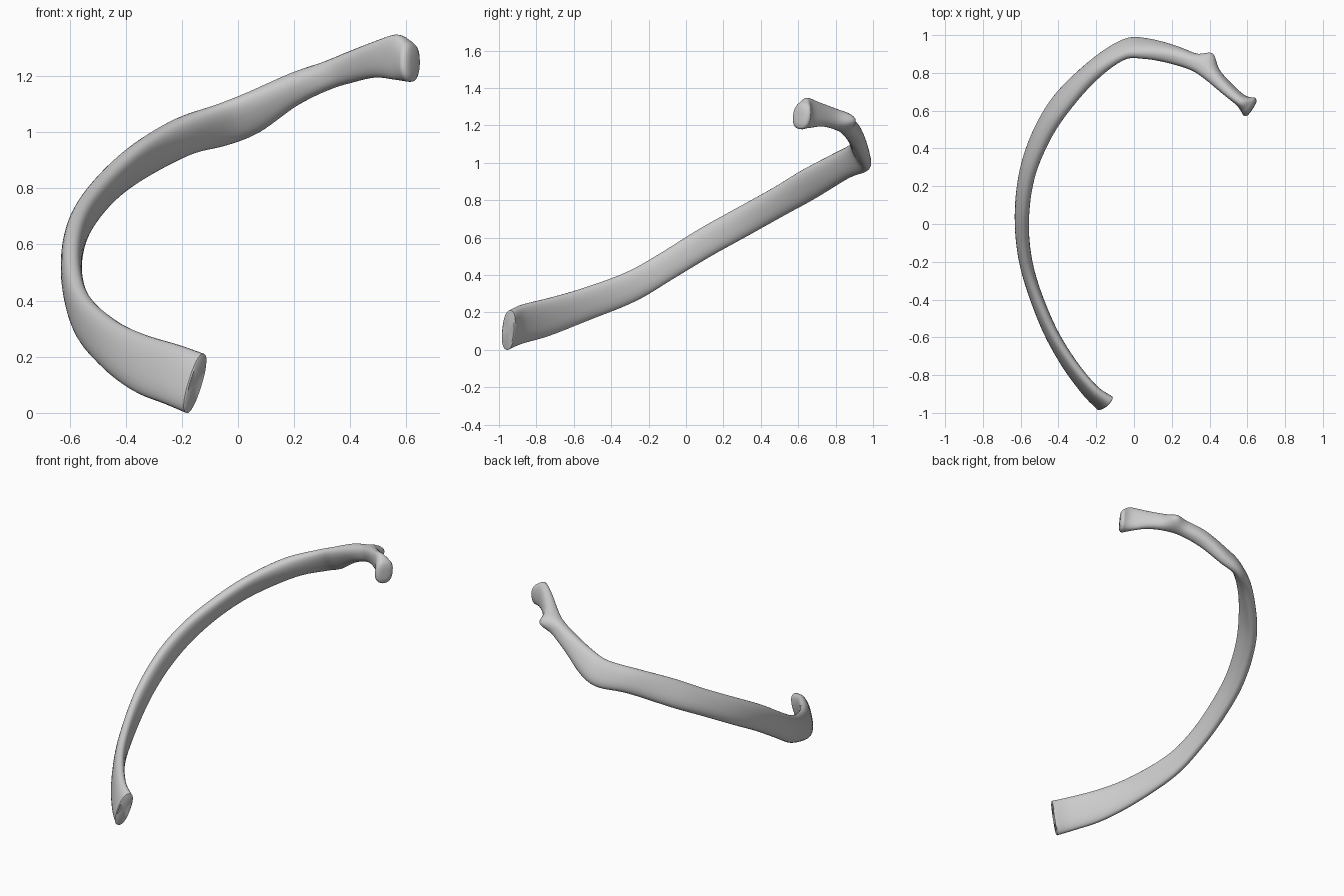
import bpy, bmesh, math
from mathutils import Vector

if "Cube" in bpy.data.objects:
    bpy.data.objects.remove(bpy.data.objects["Cube"])

# Rib stations, front end to head: upper edge xyz, lower edge xyz, thickness
STATIONS = [
    (-.12, -.935, .21, -.185, -.96, .0, .085),
    (-.21, -.87, .242, -.26, -.885, .032, .072),
    (-.335, -.72, .28, -.365, -.735, .075, .072),
    (-.44, -.55, .33, -.47, -.53, .155, .072),
    (-.54, -.32, .415, -.555, -.27, .26, .072),
    (-.583, -.14, .515, -.59, -.06, .385, .075),
    (-.585, .06, .64, -.593, .14, .505, .08),
    (-.545, .26, .752, -.565, .34, .615, .082),
    (-.455, .46, .862, -.495, .53, .722, .085),
    (-.345, .62, .96, -.385, .70, .815, .085),
    (-.21, .78, 1.045, -.19, .87, .918, .088),
    (-.06, .88, 1.10, -.04, .968, .957, .075),
    (.05, .89, 1.145, .075, .965, 1.003, .085),
    (.19, .875, 1.208, .21, .92, 1.097, .095),
    (.31, .845, 1.253, .33, .86, 1.153, .09),
    (.395, .785, 1.288, .40, .82, 1.175, .085),
    (.49, .70, 1.325, .49, .735, 1.195, .07),
    (.565, .645, 1.348, .56, .665, 1.187, .07),
    (.612, .63, 1.325, .605, .61, 1.18, .115),
]
STEPS, SIDES = 6, 28
TUBERCLE = Vector((.395, .865, 1.225))


def spline(p, i, t):
    """Catmull-Rom through the station values."""
    a, b, c, d = (p[max(0, min(len(p) - 1, i + k))] for k in (-1, 0, 1, 2))
    return [.5 * (2 * q + (r - o) * t + (2 * o - 5 * q + 4 * r - s) * t * t
                  + (3 * q - o - 3 * r + s) * t ** 3)
            for o, q, r, s in zip(a, b, c, d)]


rows = [spline(STATIONS, i, k / STEPS)
        for i in range(len(STATIONS) - 1) for k in range(STEPS)]
rows.append(STATIONS[-1])
tops = [Vector(r[0:3]) for r in rows]
lows = [Vector(r[3:6]) for r in rows]
mids = [(a + b) / 2 for a, b in zip(tops, lows)]

bm = bmesh.new()
rings = []


def add_ring(i, scale=1.0, push=0.0):
    tangent = (mids[min(i + 1, len(mids) - 1)] - mids[max(i - 1, 0)]).normalized()
    half = (tops[i] - lows[i]) / 2
    side = half.cross(tangent).normalized() * rows[i][6] / 2
    ring = []
    for k in range(SIDES):
        a = 2 * math.pi * k / SIDES
        c, s = math.cos(a), math.sin(a)
        u = math.copysign(abs(c) ** .85, c)
        v = math.copysign(abs(s) ** .85, s)
        if v < 0:  # flatter inner face
            v *= .92
        co = mids[i] + (half * u + side * v) * scale + tangent * push
        # tubercle swelling on the outer face
        d = (co - TUBERCLE).length
        if v > 0:
            co += Vector((.45, .85, .1)) * .05 * math.exp(-(d / .05) ** 2)
        ring.append(bm.verts.new(co))
    rings.append(ring)


for i in range(len(rows)):
    add_ring(i)
# Rounded articular head
for scale, push in ((.93, .012), (.75, .02), (.4, .023)):
    add_ring(len(rows) - 1, scale, push)

for a, b in zip(rings, rings[1:]):
    for k in range(SIDES):
        n = (k + 1) % SIDES
        bm.faces.new((a[k], a[n], b[n], b[k]))
bm.faces.new(rings[-1])

# Cut front end: narrow bevel then a slightly hollow face
inward = (mids[1] - mids[0]).normalized()
mid = mids[0]
rim = [bm.verts.new(mid + (v.co - mid) * .9 - inward * .004) for v in rings[0]]
hub = bm.verts.new(mid + inward * .004)
for k in range(SIDES):
    n = (k + 1) % SIDES
    bm.faces.new((rings[0][k], rings[0][n], rim[n], rim[k]))
    bm.faces.new((rim[k], rim[n], hub))

bmesh.ops.recalc_face_normals(bm, faces=bm.faces)
mesh = bpy.data.meshes.new("rib_bone")
bm.to_mesh(mesh)
bm.free()
rib = bpy.data.objects.new("rib_bone", mesh)
bpy.context.collection.objects.link(rib)
bpy.context.view_layer.objects.active = rib
rib.select_set(True)
bpy.ops.object.shade_smooth_by_angle(angle=math.radians(50))
